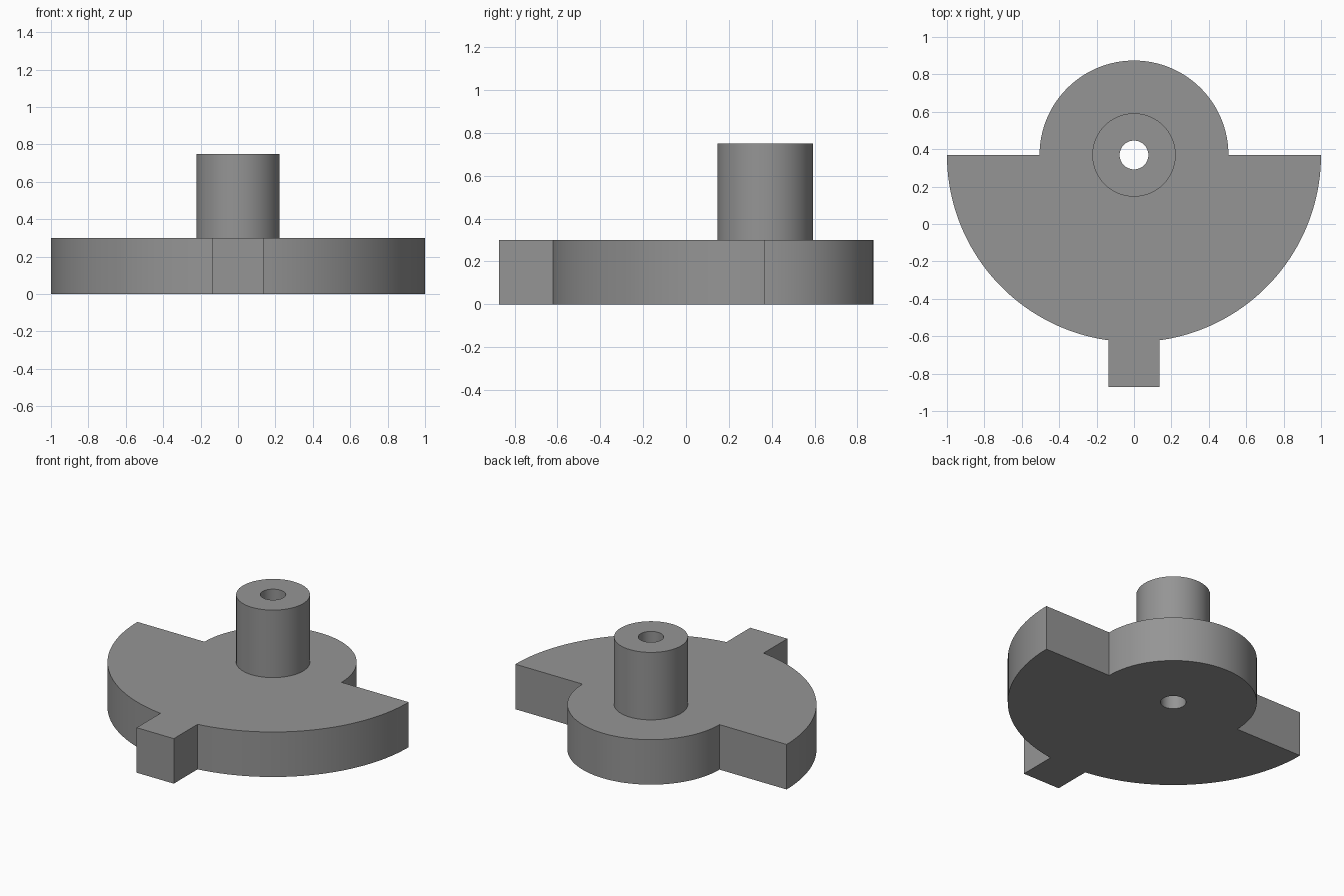
import bpy, bmesh
from math import pi, sin, cos, asin

if "Cube" in bpy.data.objects:
    bpy.data.objects.remove(bpy.data.objects["Cube"])

CY = 0.369                        # shaft axis position in y
R_BIG, R_SMALL = 1.0, 0.505       # weight and hub radii
R_BOSS, R_HOLE = 0.223, 0.077
TAB, TAB_END = 0.137, -0.872      # tab half width and its front end
T, TOP = 0.30, 0.75               # plate thickness and total height

grey = bpy.data.materials.new("plain grey")
grey.diffuse_color = (0.30, 0.30, 0.30, 1)
grey.use_nodes = True
grey.node_tree.nodes["Principled BSDF"].inputs["Base Color"].default_value = grey.diffuse_color


def arc(r, a0, a1, n):
    return [(r * cos(a0 + (a1 - a0) * i / n), CY + r * sin(a0 + (a1 - a0) * i / n))
            for i in range(n + 1)]


def prism(name, outline, z0, z1):
    """Extrude a closed outline between two heights."""
    bm = bmesh.new()
    face = bm.faces.new([bm.verts.new((x, y, z0)) for x, y in outline])
    top = bmesh.ops.extrude_face_region(bm, geom=[face])["geom"]
    bmesh.ops.translate(bm, vec=(0, 0, z1 - z0),
                        verts=[v for v in top if isinstance(v, bmesh.types.BMVert)])
    bmesh.ops.recalc_face_normals(bm, faces=bm.faces)
    mesh = bpy.data.meshes.new(name)
    bm.to_mesh(mesh)
    bm.free()
    mesh.materials.append(grey)
    ob = bpy.data.objects.new(name, mesh)
    bpy.context.collection.objects.link(ob)
    return ob


def circle(r, n=64):
    return arc(r, 0, 2 * pi, n)[:-1]


# Plate: small hub arc at the back, wide half disc in front, square tab
a = asin(TAB / R_BIG)
outline = (arc(R_SMALL, 0, pi, 64)
           + arc(R_BIG, pi, 1.5 * pi - a, 56)
           + [(-TAB, TAB_END), (TAB, TAB_END)]
           + arc(R_BIG, 1.5 * pi + a, 2 * pi, 56))
plate = prism("counterweight_plate", outline, 0, T)

# Boss joined to the plate, then a bore through both
boss = prism("boss", circle(R_BOSS), T / 2, TOP)
bore = prism("bore_cutter", circle(R_HOLE, 48), -0.2, TOP + 0.2)
bpy.context.view_layer.objects.active = plate
plate.select_set(True)
for tool, op in ((boss, 'UNION'), (bore, 'DIFFERENCE')):
    mod = plate.modifiers.new(tool.name, 'BOOLEAN')
    mod.object, mod.operation, mod.solver = tool, op, 'EXACT'
    bpy.ops.object.modifier_apply(modifier=mod.name)
    bpy.data.objects.remove(tool)

bpy.ops.object.shade_smooth_by_angle(angle=pi / 9)
